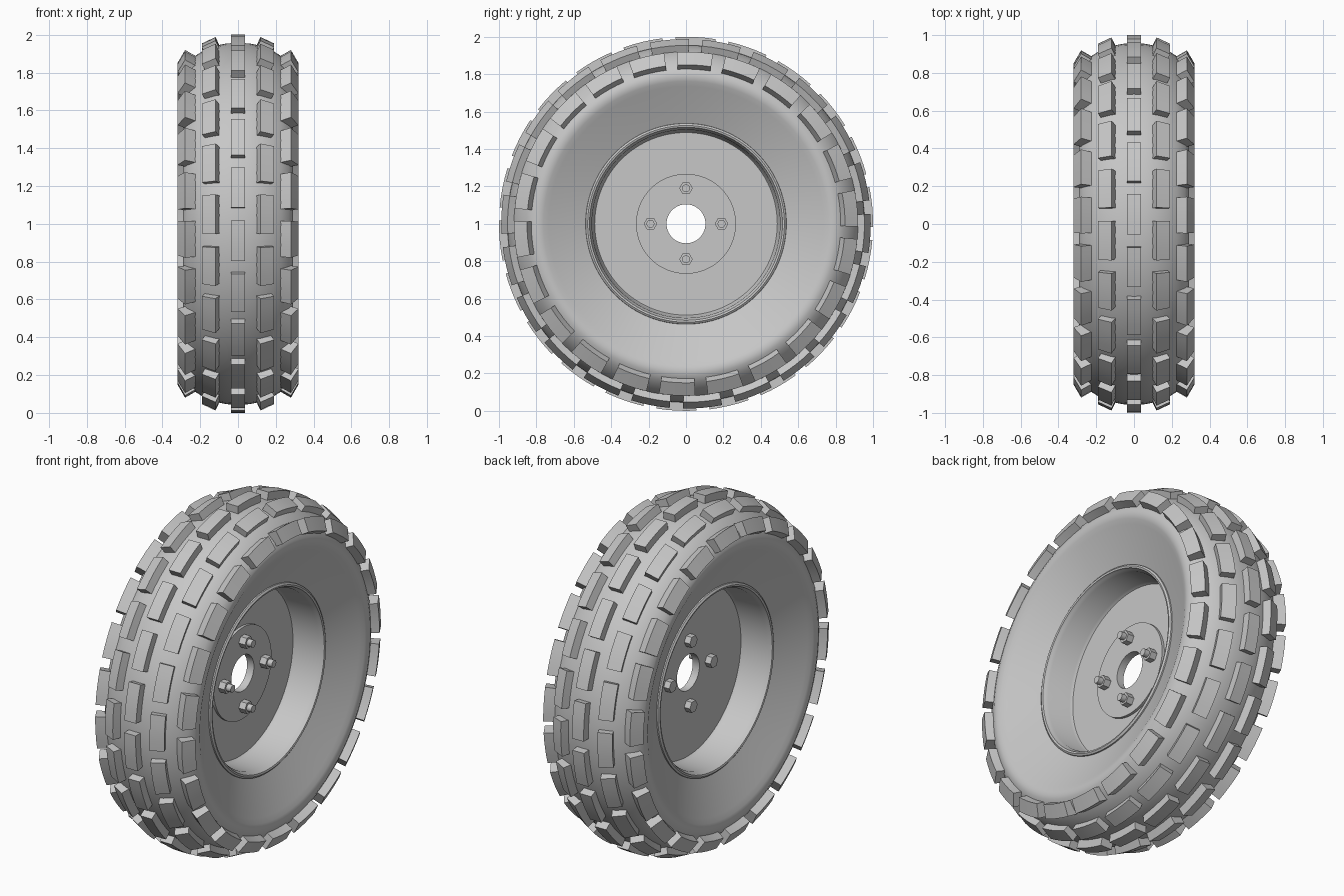
import bpy, bmesh, math
from mathutils import Matrix, Vector

if "Cube" in bpy.data.objects:
    bpy.data.objects.remove(bpy.data.objects["Cube"], do_unlink=True)

grey = bpy.data.materials.new("plain grey")
grey.use_nodes = True
colour = (0.57, 0.57, 0.57, 1)
grey.diffuse_color = colour
grey.node_tree.nodes["Principled BSDF"].inputs["Base Color"].default_value = colour

FULL = 2 * math.pi
LUGS = 22
PITCH = FULL / LUGS
PHASE = math.radians(-5.2)


def finish(name, bm, angle=35):
    bmesh.ops.recalc_face_normals(bm, faces=bm.faces)
    mesh = bpy.data.meshes.new(name)
    bm.to_mesh(mesh)
    bm.free()
    mesh.materials.append(grey)
    obj = bpy.data.objects.new(name, mesh)
    bpy.context.collection.objects.link(obj)
    bpy.ops.object.select_all(action="DESELECT")
    obj.select_set(True)
    bpy.context.view_layer.objects.active = obj
    bpy.ops.object.shade_smooth_by_angle(angle=math.radians(angle))
    return obj


def sweep(bm, section, start=0.0, end=FULL, steps=96):
    """Turn a closed (x, radius) section about the axle line."""
    whole = end - start > FULL - 0.001
    rings = []
    for i in range(steps if whole else steps + 1):
        a = start + (end - start) * i / steps
        rings.append([bm.verts.new((x, -r * math.cos(a), 1 + r * math.sin(a)))
                      for x, r in section])
    n = len(section)
    for i in range(steps):
        one, two = rings[i], rings[(i + 1) % len(rings)]
        for j in range(n):
            k = (j + 1) % n
            bm.faces.new((one[j], one[k], two[k], two[j]))
    if not whole:
        bm.faces.new(rings[0])
        bm.faces.new(rings[-1])


def mirrored(half):
    return half + [(-x, r) for x, r in reversed(half) if x > 0]


def lathe(name, section):
    bm = bmesh.new()
    sweep(bm, section)
    return finish(name, bm)


# Tyre carcass with rounded crown and dished sidewalls
lathe("tyre", mirrored([
    (0, 0.957), (0.06, 0.954), (0.12, 0.942), (0.18, 0.918), (0.23, 0.886),
    (0.27, 0.846), (0.289, 0.81), (0.292, 0.785), (0.286, 0.762),
    (0.272, 0.735), (0.185, 0.535), (0.16, 0.52)]))

# Rim with rolled lips, barrel and centre plate
lathe("rim", mirrored([
    (0.014, 0.104), (0.014, 0.488), (0.03, 0.497), (0.17, 0.503),
    (0.185, 0.512), (0.197, 0.516), (0.2, 0.526), (0.193, 0.536),
    (0.165, 0.54), (0.14, 0.515)]))

# Raised mounting disc on the outer side
lathe("mounting_disc", [(0.01, 0.104), (0.03, 0.104), (0.03, 0.267), (0.01, 0.267)])


def lug_section(x, r, tilt, width, depth):
    t = math.radians(tilt)
    across = Vector((math.cos(t), -math.sin(t)))
    down = Vector((-math.sin(t), -math.cos(t))) * depth
    top = Vector((x, r))
    a, b = top - across * width / 2, top + across * width / 2
    return [tuple(p) for p in (a, b, b + down, a + down)]


def lug_row(name, section, shift, length, both_sides):
    bm = bmesh.new()
    half = length / 2 / section[0][1]
    for i in range(LUGS):
        mid = PHASE + (i + shift) * PITCH
        for side in ((1, -1) if both_sides else (1,)):
            sweep(bm, [(x * side, r) for x, r in section], mid - half, mid + half, 4)
    finish(name, bm)


# Tread lugs: staggered middle rows between centre and shoulder rows
lug_row("centre_lugs", lug_section(0, 1.0, 0, 0.075, 0.07), 0, 0.215, False)
lug_row("middle_lugs", lug_section(0.155, 0.971, 25, 0.08, 0.06), 0.5, 0.21, True)
lug_row("shoulder_lugs", lug_section(0.3, 0.885, 60, 0.08, 0.07), 0, 0.195, True)


def axle_cylinder(bm, x0, x1, radius, sides, y, z):
    place = Matrix.Translation(((x0 + x1) / 2, y, z)) @ Matrix.Rotation(math.pi / 2, 4, "Y")
    bmesh.ops.create_cone(bm, cap_ends=True, segments=sides, radius1=radius,
                          radius2=radius, depth=x1 - x0, matrix=place)


# Four bolts: head on the inner side, nut and stud end on the outer side
parts = {"bolt_heads": (-0.05, -0.012, 0.036, 6),
         "nuts": (0.028, 0.07, 0.036, 6),
         "bolt_studs": (-0.02, 0.1, 0.021, 20)}
for name, (x0, x1, radius, sides) in parts.items():
    bm = bmesh.new()
    for i in range(4):
        a = i * math.pi / 2
        axle_cylinder(bm, x0, x1, radius, sides, 0.19 * math.cos(a), 1 + 0.19 * math.sin(a))
    finish(name, bm)
